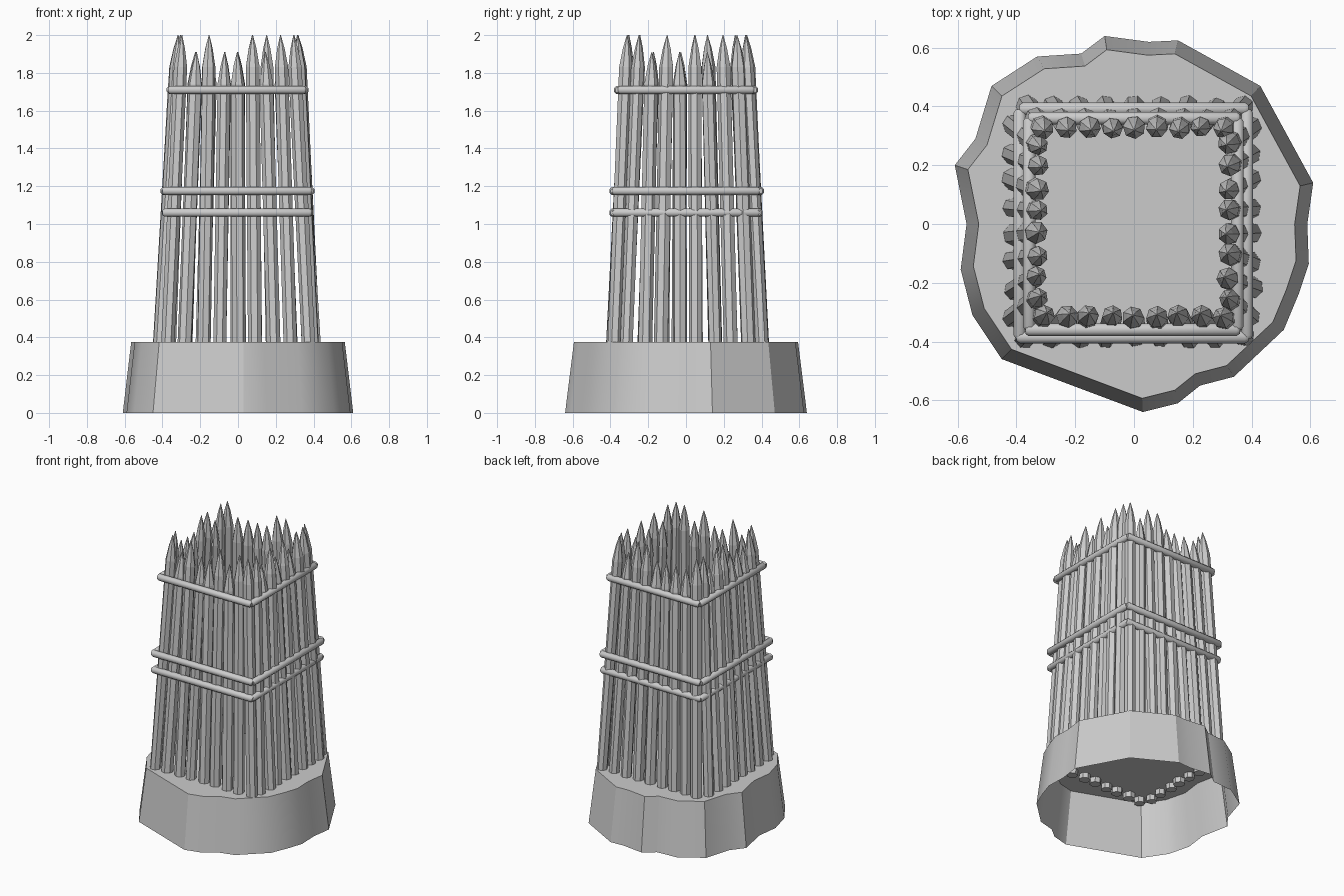
import bpy, bmesh, math, random
from mathutils import Vector

random.seed(4)
cube = bpy.data.objects.get("Cube")
if cube:
    bpy.data.objects.remove(cube)

grey = bpy.data.materials.new("plain grey")
grey.use_nodes = True
grey.diffuse_color = (0.6, 0.6, 0.6, 1)
grey.node_tree.nodes["Principled BSDF"].inputs["Base Color"].default_value = (0.6, 0.6, 0.6, 1)


def finish(name, bm, angle=None):
    bmesh.ops.recalc_face_normals(bm, faces=bm.faces)
    mesh = bpy.data.meshes.new(name)
    bm.to_mesh(mesh)
    bm.free()
    mesh.materials.append(grey)
    obj = bpy.data.objects.new(name, mesh)
    bpy.context.collection.objects.link(obj)
    if angle:
        bpy.ops.object.select_all(action="DESELECT")
        obj.select_set(True)
        bpy.context.view_layer.objects.active = obj
        bpy.ops.object.shade_smooth_by_angle(angle=math.radians(angle))
    return obj


def lathe(bm, start, end, profile, sides, spin=0.0):
    """Sweep (fraction along axis, radius) rings from start to end and cap both ends."""
    axis = end - start
    turn = axis.to_track_quat("Z", "Y")
    rings = []
    for t, r in profile:
        ring = []
        for i in range(sides):
            a = spin + math.tau * i / sides
            offset = Vector((math.cos(a) * r, math.sin(a) * r, 0))
            ring.append(bm.verts.new(start + axis * t + turn @ offset))
        rings.append(ring)
    for low, high in zip(rings, rings[1:]):
        for i in range(sides):
            j = (i + 1) % sides
            bm.faces.new((low[i], low[j], high[j], high[i]))
    bm.faces.new(rings[0])
    bm.faces.new(rings[-1])


# Irregular mound: tapering skirt, open underneath, flat top
outline = [(-.10, .64), (.05, .62), (.15, .625), (.43, .47), (.61, .14), (.59, 0),
           (.595, -.135), (.56, -.24), (.51, -.36), (.34, -.52), (.225, -.55),
           (.15, -.61), (.03, -.64), (-.45, -.46), (-.55, -.31), (-.59, -.155),
           (-.57, 0), (-.61, .20), (-.54, .29), (-.485, .47), (-.33, .57), (-.18, .58)]
bm = bmesh.new()
foot = [bm.verts.new((x, y, 0)) for x, y in outline]
rim = [bm.verts.new((x * .927, y * .927, .375)) for x, y in outline]
for i in range(len(outline)):
    j = (i + 1) % len(outline)
    bm.faces.new((foot[i], foot[j], rim[j], rim[i]))
bm.faces.new(rim)
finish("mound", bm, 30)


# Walls of pointed stakes leaning inwards; T is a tall stake, S a short one
def stake_wall(name, heights, place_low, place_high):
    bm = bmesh.new()
    n = len(heights)
    for i, kind in enumerate(heights):
        u = 2 * i / (n - 1) - 1
        tip = 2.0 if kind == "T" else 1.91
        low, high = place_low(u), place_high(u)
        wobble = Vector([random.uniform(-.006, .006) for _ in range(2)] + [0])
        start = Vector((*low, .34)) + wobble
        end = Vector((*high, tip)) - wobble
        length = tip - .34
        r = random.uniform(.034, .039)
        profile = [(0, r), (1 - .17 / length, r), (1 - .07 / length, r * .55), (1, .002)]
        lathe(bm, start, end, profile, 7, random.uniform(0, math.tau))
    finish(name, bm)


stake_wall("front_stakes", "TSTSSTSTT", lambda u: (.37 * u, -.385), lambda u: (.3 * u, -.307))
stake_wall("back_stakes", "TSSSSTTST", lambda u: (.37 * u, .402), lambda u: (.3 * u, .318))
stake_wall("left_stakes", "TSTSTSTT", lambda u: (.4, .325 * u + .01), lambda u: (.312, .257 * u + .008))
stake_wall("right_stakes", "TSSSTTST", lambda u: (-.412, .325 * u + .01), lambda u: (-.32, .257 * u + .008))


# Horizontal binding poles, with slightly chamfered ends
def pole(name, start, end):
    bm = bmesh.new()
    profile = [(0, .015), (.015, .023), (.985, .023), (1, .015)]
    lathe(bm, Vector(start), Vector(end), profile, 8, math.pi / 8)
    finish(name, bm, 50)


for level, z, reach, side in (("upper", 1.71, .37, .352), ("middle", 1.175, .4, .384),
                              ("lower", 1.06, .4, .376)):
    front = -.36 if level == "upper" else -.385
    pole(level + "_front_pole", (-reach, front, z), (reach - .01, front, z))
    pole(level + "_back_pole", (-reach + .01, side + .008, z), (reach - .01, side + .008, z))
    pole(level + "_left_pole", (side, -reach + .01, z), (side, reach - .01, z))
    pole(level + "_right_pole", (-side - .005, -reach + .01, z), (-side - .005, reach - .01, z))
